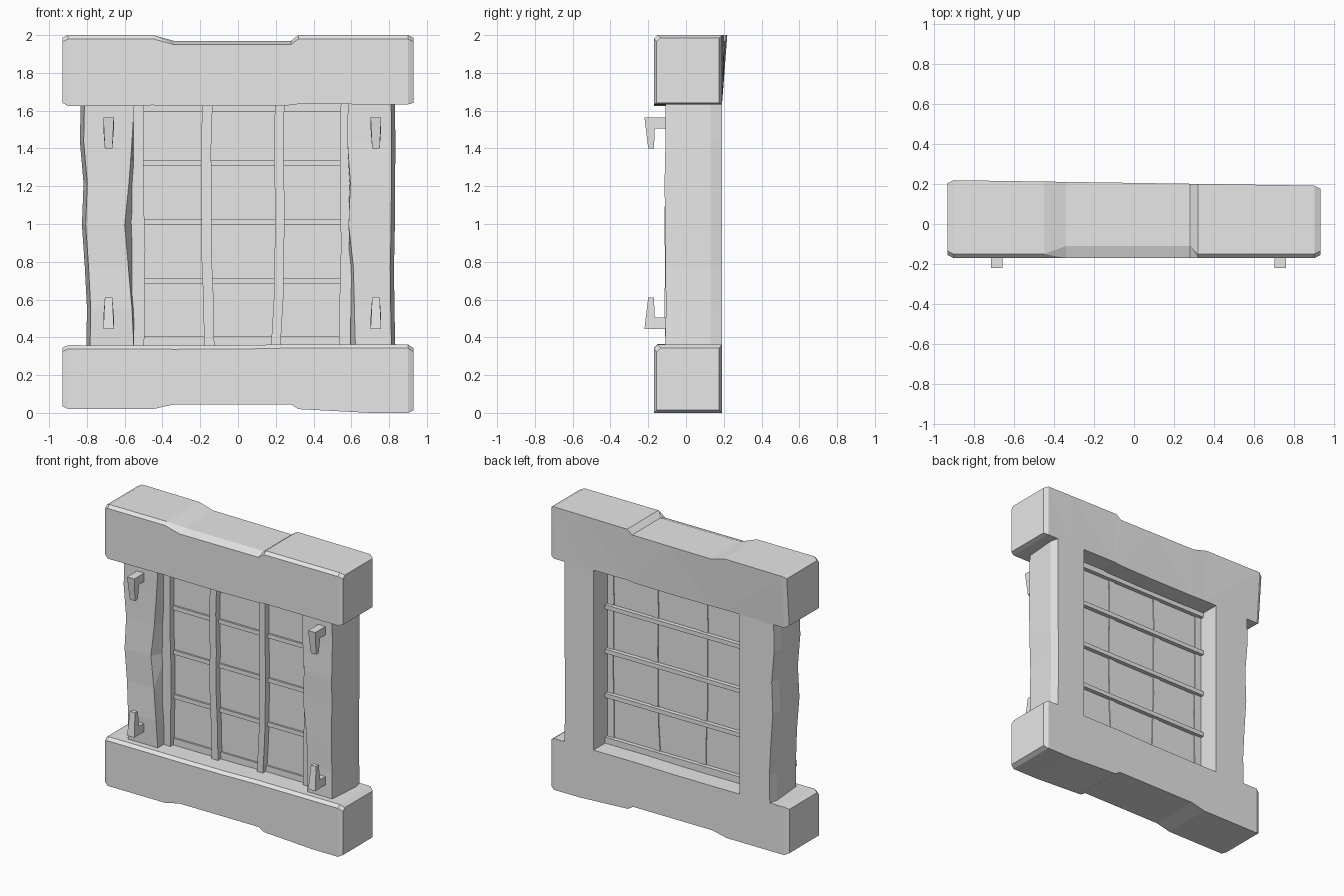
import bpy
import bmesh
import random

random.seed(4)

default_cube = bpy.data.objects.get("Cube")
if default_cube:
    bpy.data.objects.remove(default_cube, do_unlink=True)

stone = bpy.data.materials.new("grey_stone")
stone.use_nodes = True
grey = (0.8, 0.8, 0.8, 1)
stone.diffuse_color = grey
stone.node_tree.nodes["Principled BSDF"].inputs["Base Color"].default_value = grey

# Shared dimensions
HALF_WIDTH = 0.93
FRONT, BACK = -0.17, 0.19
SILL_TOP, LINTEL_BOTTOM, TOTAL_HEIGHT = 0.36, 1.63, 2
POST_FRONT = -0.11
OPENING_RIGHT, OPENING_LEFT = -0.55, 0.59


def wobble(amount=0.01):
    return random.uniform(-amount, amount)


def spaced(start, end, count):
    """Evenly spaced values, both ends included."""
    return [start + (end - start) * i / (count - 1) for i in range(count)]


def loft(name, rings):
    """Join matching rings of points into a closed, flat-faceted block."""
    bm = bmesh.new()
    loops = [[bm.verts.new(point) for point in ring] for ring in rings]
    for near, far in zip(loops, loops[1:]):
        for i in range(len(near)):
            bm.faces.new((near[i - 1], near[i], far[i], far[i - 1]))
    bm.faces.new(loops[0])
    bm.faces.new(loops[-1])
    bmesh.ops.recalc_face_normals(bm, faces=bm.faces)
    quads = [face for face in bm.faces if len(face.verts) == 4]
    bmesh.ops.triangulate(bm, faces=quads)
    mesh = bpy.data.meshes.new(name)
    bm.to_mesh(mesh)
    bm.free()
    mesh.materials.append(stone)
    bpy.context.collection.objects.link(bpy.data.objects.new(name, mesh))


def box(name, left, right, front, back, bottom, top):
    loft(name, [[(x, front, bottom), (x, back, bottom), (x, back, top), (x, front, top)]
                for x in (left, right)])


def beam(name, bottom, top, worn_side):
    """Lying stone, worn along the middle of its upper or lower edge."""
    rings = []
    for x in (-HALF_WIDTH, -0.9, -0.45, -0.34, 0, 0.28, 0.32, 0.7, 0.9, HALF_WIDTH):
        worn = -0.4 < x < 0.3
        pinch = 0.015 if abs(x) == HALF_WIDTH else 0
        low, high = bottom + pinch, top - pinch
        chip_height, chip_depth, overhang = 0.02, 0.02, 0
        if worn_side == "upper":
            overhang = 0.015 - 0.015 * x
            low += wobble(0.006)
            if worn:
                high -= 0.03
                chip_depth = 0.06
        else:
            high += wobble(0.004)
            low += 0.045 if worn else 0.02 * (x < 0.6)
        front, back = FRONT + pinch, BACK - pinch
        rings.append([(x, front, low), (x, front, high - chip_height),
                      (x, front + chip_depth, high), (x, back + overhang, high),
                      (x, back, low)])
    loft(name, rings)


def post(name, side, opening, outer_rule, inner_rule):
    """Standing stone whose outer and inner edges follow a rule of height."""
    rings = []
    for z in spaced(SILL_TOP - 0.03, LINTEL_BOTTOM + 0.03, 7):
        outer = outer_rule(z) + wobble()
        inner = inner_rule(z) + wobble()
        front = POST_FRONT + wobble(0.006)
        rings.append([(outer - side * 0.02, front, z), (inner, front, z),
                      (opening, 0, z), (opening, BACK, z),
                      (outer - side * 0.015, BACK, z), (outer, BACK - 0.06, z)])
    loft(name, rings)


def upright_bar(name, centre, half, sway):
    """Thin crooked bar standing in front of the pane."""
    rings = []
    for z in spaced(SILL_TOP - 0.02, LINTEL_BOTTOM + 0.02, 6):
        x = centre + wobble(sway)
        rings.append([(x - half, -0.04, z), (x + half, -0.045, z),
                      (x + half, 0.036, z), (x - half, 0.036, z)])
    loft(name, rings)


def peg(name, x, root, direction):
    """Bent peg: an arm out of the post with a tapering tip along z."""
    arm, tip, reach = 0.06, 0.165, -0.22
    profile = [(POST_FRONT + 0.02, 0), (reach, 0), (reach + 0.02, tip),
               (reach + 0.05, tip), (reach + 0.055, arm), (POST_FRONT + 0.02, arm)]
    loft(name, [[(x + side * (0.02 if along == tip else 0.028), y,
                  root + direction * along) for y, along in profile]
                for side in (-1, 1)])


# Heavy horizontal stones
beam("lintel", LINTEL_BOTTOM, TOTAL_HEIGHT, "upper")
beam("sill", 0, SILL_TOP, "lower")

# Side posts: one leans outward, the other has a wider foot
post("right_post", -1, OPENING_RIGHT,
     lambda z: -0.79 - 0.03 * z,
     lambda z: -0.6 + 0.07 * abs(z - 1))
post("left_post", 1, OPENING_LEFT,
     lambda z: 0.835,
     lambda z: 0.62 if z < 0.9 else 0.585)

# Pane with a rail at each end and three between
box("pane", -0.6, 0.62, 0, 0.03, SILL_TOP - 0.03, LINTEL_BOTTOM + 0.03)
rail_span = (OPENING_RIGHT - 0.02, OPENING_LEFT + 0.02, -0.013, 0.06)
box("bottom_rail", *rail_span, SILL_TOP - 0.02, 0.405)
box("top_rail", *rail_span, 1.595, LINTEL_BOTTOM + 0.02)
for label, z in zip(("lower", "middle", "upper"), spaced(0.7, 1.325, 3)):
    box(label + "_cross_rail", *rail_span, z - 0.015, z + 0.015)

# Crooked uprights
upright_bar("right_edge_bar", -0.53, 0.035, 0.005)
upright_bar("right_bar", -0.16, 0.027, 0.015)
upright_bar("left_bar", 0.21, 0.025, 0.012)
upright_bar("left_edge_bar", 0.57, 0.03, 0.005)

# Pegs: the upper pair bends down, the lower pair bends up
for side, x in (("right", -0.685), ("left", 0.73)):
    peg(side + "_upper_peg", x, 1.565, -1)
    peg(side + "_lower_peg", x, 0.445, 1)
